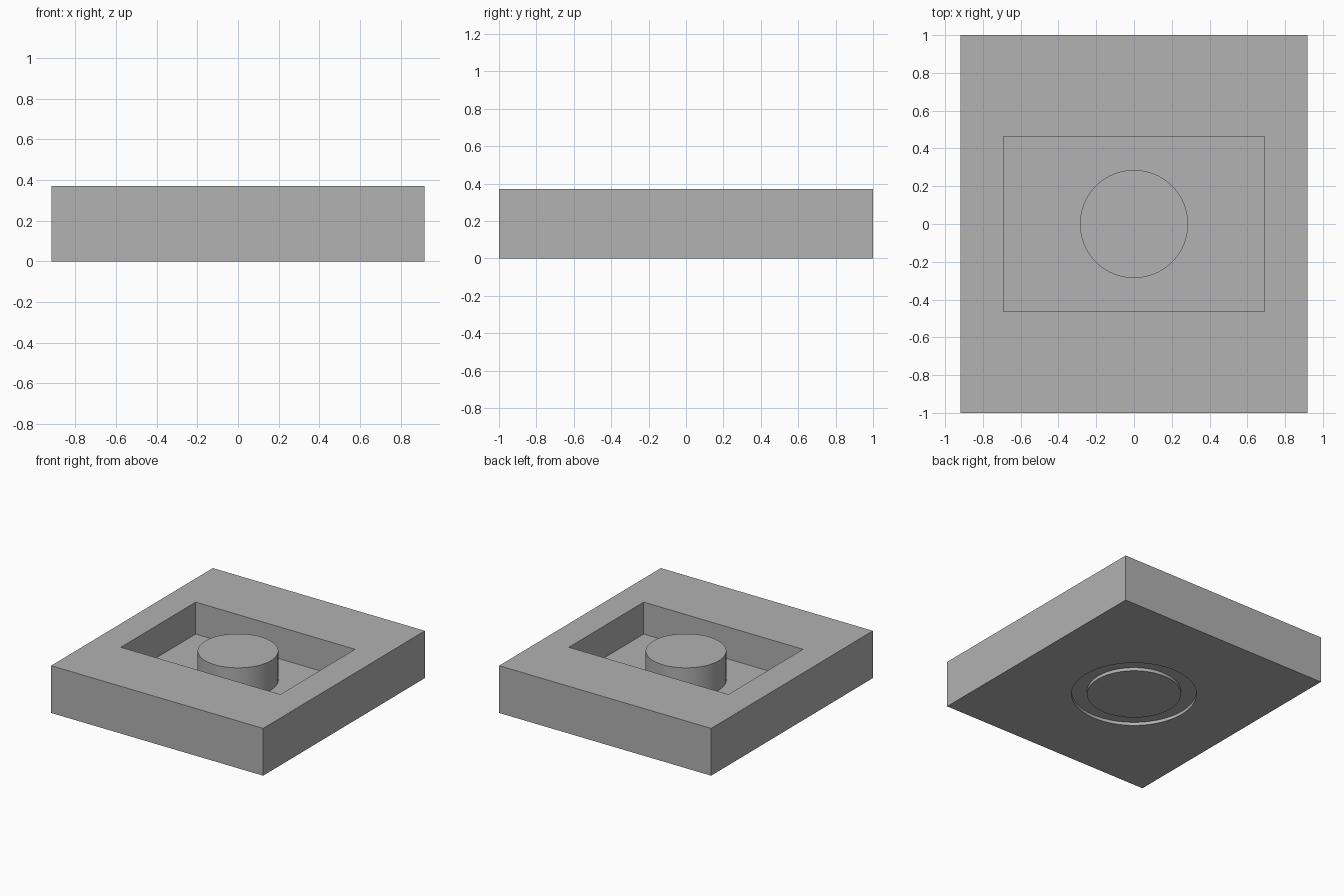
import bpy
import bmesh
import math
from mathutils import Matrix, Vector

default = bpy.data.objects.get("Cube")
if default:
    bpy.data.objects.remove(default, do_unlink=True)

grey = bpy.data.materials.new("plain grey")
grey.use_nodes = True
colour = (0.445, 0.445, 0.445, 1)
grey.diffuse_color = colour
grey.node_tree.nodes["Principled BSDF"].inputs["Base Color"].default_value = colour


def finish(name, bm):
    bmesh.ops.recalc_face_normals(bm, faces=bm.faces)
    mesh = bpy.data.meshes.new(name)
    bm.to_mesh(mesh)
    bm.free()
    mesh.materials.append(grey)
    obj = bpy.data.objects.new(name, mesh)
    bpy.context.collection.objects.link(obj)
    return obj


def box(name, width, depth, bottom, top):
    bm = bmesh.new()
    place = Matrix.Translation((0, 0, (bottom + top) / 2))
    size = Matrix.Diagonal((width, depth, top - bottom, 1))
    bmesh.ops.create_cube(bm, size=1, matrix=place @ size)
    return finish(name, bm)


def cylinder(name, radius, bottom, top):
    bm = bmesh.new()
    bmesh.ops.create_cone(bm, cap_ends=True, segments=96, radius1=radius, radius2=radius,
                          depth=top - bottom,
                          matrix=Matrix.Translation((0, 0, (bottom + top) / 2)))
    return finish(name, bm)


def ring(name, inner, outer, bottom, top):
    # Rectangular section spun around the vertical axis
    bm = bmesh.new()
    corners = [(inner, bottom), (outer, bottom), (outer, top), (inner, top)]
    verts = [bm.verts.new((r, 0, z)) for r, z in corners]
    edges = [bm.edges.new((verts[i], verts[(i + 1) % 4])) for i in range(4)]
    bmesh.ops.spin(bm, geom=verts + edges, cent=Vector(), axis=(0, 0, 1),
                   angle=math.tau, steps=96, use_merge=True)
    bmesh.ops.remove_doubles(bm, verts=bm.verts, dist=0.0005)
    return finish(name, bm)


def combine(target, tool, operation):
    modifier = target.modifiers.new(tool.name, 'BOOLEAN')
    modifier.operation = operation
    modifier.solver = 'EXACT'
    modifier.object = tool
    bpy.context.view_layer.objects.active = target
    bpy.ops.object.modifier_apply(modifier=modifier.name)
    bpy.data.objects.remove(tool, do_unlink=True)


# Solid slab with a rectangular pocket in the top
HEIGHT, FLOOR = 0.37, 0.12
block = box("pocketed_block", 1.836, 2, 0, HEIGHT)
combine(block, box("pocket", 1.38, 0.925, FLOOR, HEIGHT + 0.1), 'DIFFERENCE')

# Shallow round groove underneath
combine(block, ring("groove", 0.338, 0.45, -0.1, 0.025), 'DIFFERENCE')

# Round post standing in the pocket, just below the rim
combine(block, cylinder("post", 0.286, FLOOR - 0.04, 0.35), 'UNION')

# Smooth the round walls, keep all corners sharp
bpy.ops.object.select_all(action='DESELECT')
block.select_set(True)
bpy.context.view_layer.objects.active = block
bpy.ops.object.shade_smooth_by_angle(angle=math.radians(30))
